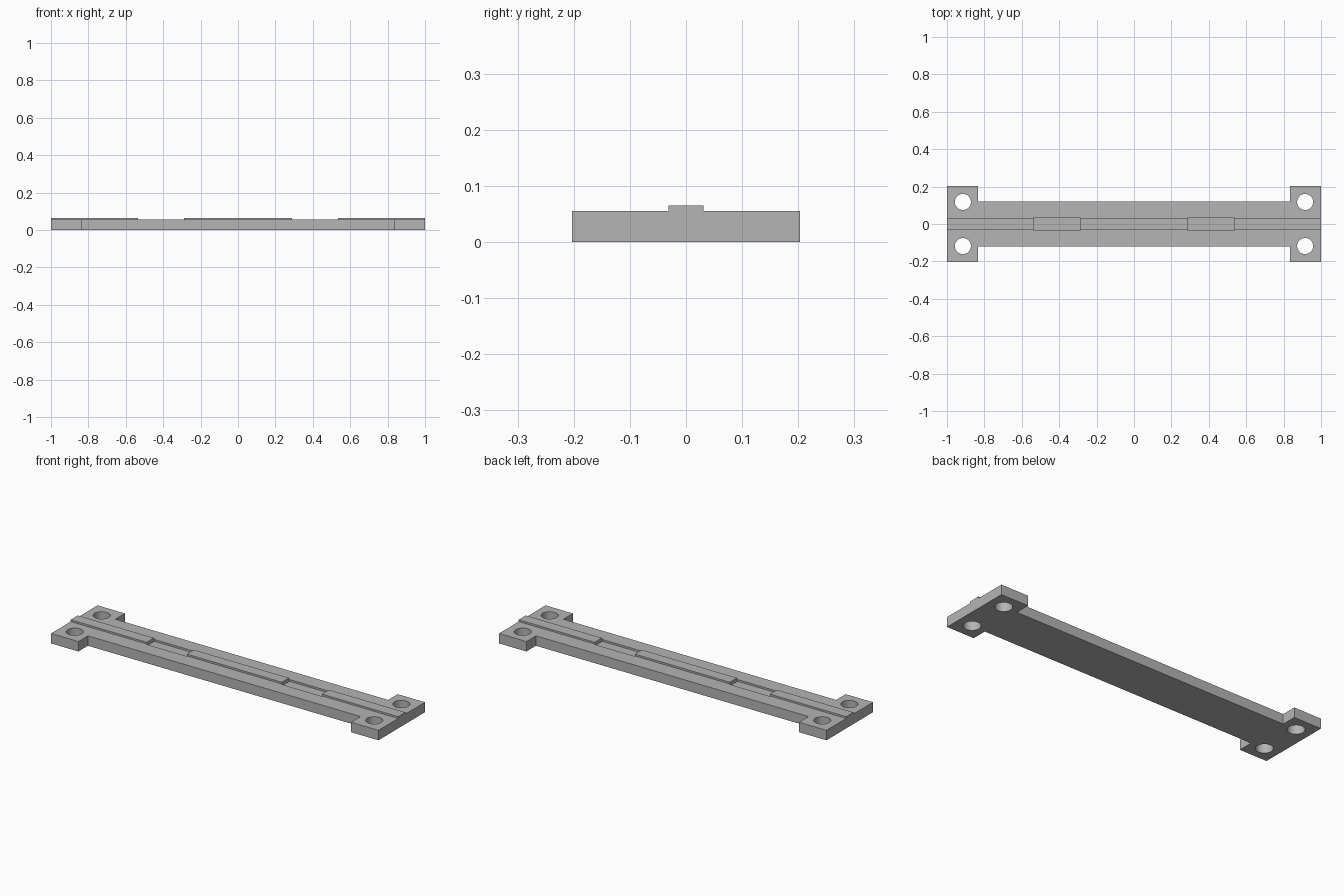
import bpy
import bmesh
import math

PLATE_TOP = 0.055
RIB_TOP = 0.065
POCKET_FLOOR = 0.045

if "Cube" in bpy.data.objects:
    bpy.data.objects.remove(bpy.data.objects["Cube"], do_unlink=True)

grey = bpy.data.materials.new("plain_grey")
grey.use_nodes = True
colour = (0.46, 0.46, 0.46, 1)
grey.diffuse_color = colour
grey.node_tree.nodes["Principled BSDF"].inputs["Base Color"].default_value = colour


def prism(name, outline, z0, z1):
    """Extrude a flat outline from z0 to z1."""
    bm = bmesh.new()
    face = bm.faces.new([bm.verts.new((x, y, z0)) for x, y in outline])
    top = bmesh.ops.extrude_face_region(bm, geom=[face])["geom"]
    for v in top:
        if isinstance(v, bmesh.types.BMVert):
            v.co.z = z1
    bmesh.ops.recalc_face_normals(bm, faces=bm.faces)
    mesh = bpy.data.meshes.new(name)
    bm.to_mesh(mesh)
    bm.free()
    mesh.materials.append(grey)
    obj = bpy.data.objects.new(name, mesh)
    bpy.context.collection.objects.link(obj)
    return obj


def box(name, x0, x1, half_y, z0, z1):
    return prism(name, [(x0, -half_y), (x1, -half_y), (x1, half_y), (x0, half_y)], z0, z1)


def cut(target, cutter):
    cutter.hide_render = True
    mod = target.modifiers.new("cut", "BOOLEAN")
    mod.operation = "DIFFERENCE"
    mod.solver = "EXACT"
    mod.object = cutter
    bpy.context.view_layer.objects.active = target
    bpy.ops.object.modifier_apply(modifier=mod.name)
    bpy.data.objects.remove(cutter, do_unlink=True)


# Base plate with wider flanges at both ends
quarter = [(1, 0.203), (0.833, 0.203), (0.833, 0.12)]
right_half = [(x, -y) for x, y in reversed(quarter)] + quarter
left_half = [(-x, -y) for x, y in right_half]
plate = prism("base_plate", right_half + left_half, 0, PLATE_TOP)

# Bolt holes and the shallow pockets in the rib gaps
for sx in (-1, 1):
    for sy in (-1, 1):
        circle = [(sx * 0.915 + 0.043 * math.cos(a), sy * 0.118 + 0.043 * math.sin(a))
                  for a in (math.tau * i / 48 for i in range(48))]
        cut(plate, prism("hole_cutter", circle, -0.1, 0.2))
    x0, x1 = sorted((sx * 0.29, sx * 0.535))
    cut(plate, box("pocket_cutter", x0, x1, 0.035, POCKET_FLOOR, 0.2))

# Raised centre rib in three lengths
for name, x0, x1 in (("left_rib", 0.535, 1), ("centre_rib", -0.29, 0.29), ("right_rib", -1, -0.535)):
    box(name, x0, x1, 0.031, PLATE_TOP, RIB_TOP)

# Smooth hole walls, sharp edges elsewhere
bpy.ops.object.select_all(action="DESELECT")
plate.select_set(True)
bpy.context.view_layer.objects.active = plate
bpy.ops.object.shade_smooth_by_angle(angle=math.radians(30))
